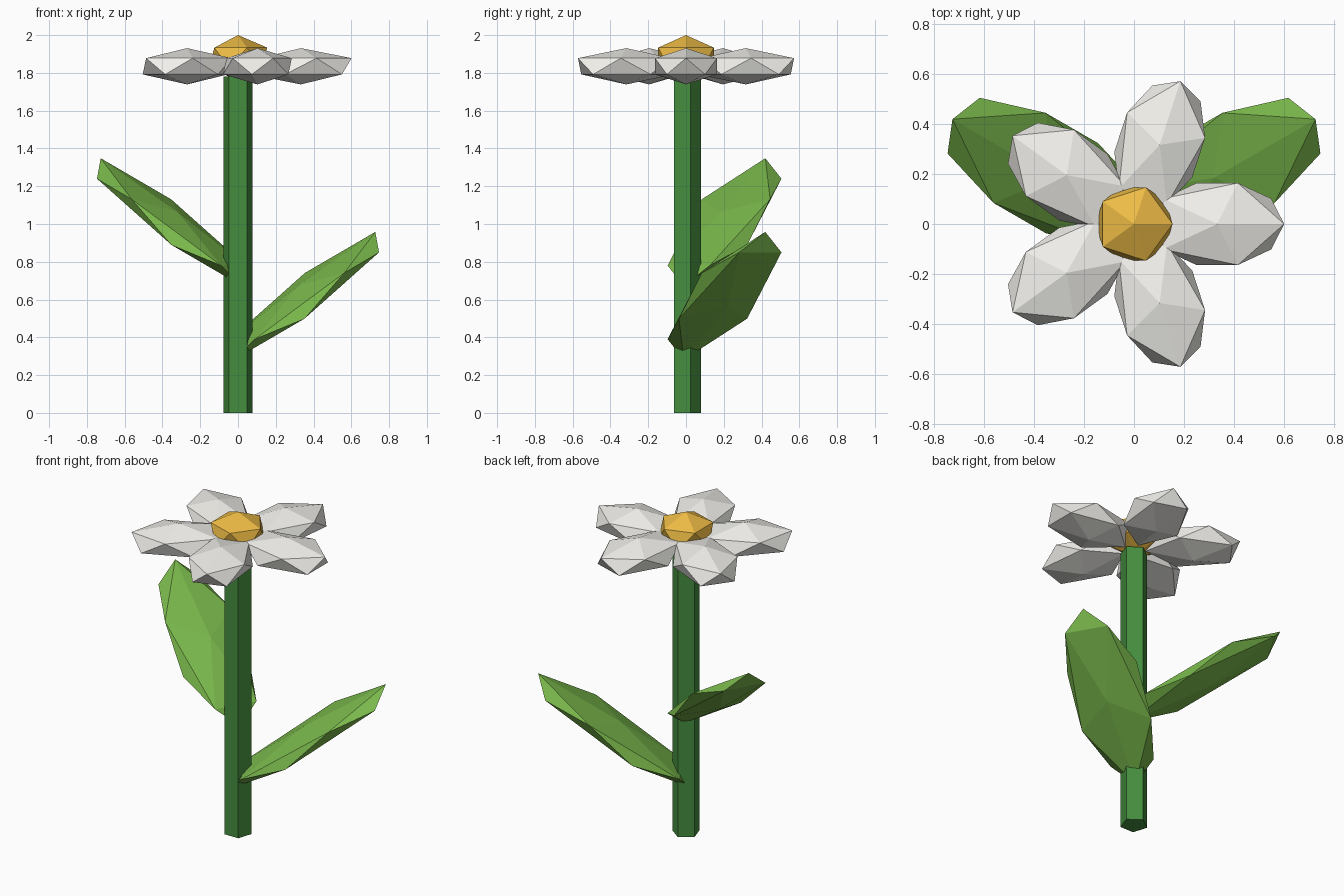
import bpy
from math import radians, cos, sin

if "Cube" in bpy.data.objects:
    bpy.data.objects.remove(bpy.data.objects["Cube"])


def material(name, r, g, b):
    m = bpy.data.materials.new(name)
    m.diffuse_color = (r, g, b, 1)
    m.use_nodes = True
    m.node_tree.nodes["Principled BSDF"].inputs["Base Color"].default_value = m.diffuse_color
    return m


WHITE = material("petal_white", 0.88, 0.87, 0.83)
YELLOW = material("centre_yellow", 0.85, 0.50, 0.06)
STEM = material("stem_green", 0.06, 0.27, 0.05)
LEAF = material("leaf_green", 0.19, 0.47, 0.07)


def finish(name, mat):
    obj = bpy.context.object
    obj.name = name
    obj.data.materials.append(mat)
    return obj


def gem(name, mat, reach, azimuth, z, size, tilt=0):
    """Stretched 20-sided ball placed at a reach and azimuth around the stem."""
    a = radians(azimuth)
    bpy.ops.mesh.primitive_ico_sphere_add(
        subdivisions=1, radius=1,
        location=(reach * cos(a), reach * sin(a), z),
        rotation=(0, -radians(tilt), a))
    bpy.context.object.scale = size
    return finish(name, mat)


# Five-sided stem
bpy.ops.mesh.primitive_cylinder_add(vertices=5, radius=0.08, depth=1.78,
                                    location=(0, 0, 0.89))
finish("stem", STEM)

# Flower head
gem("flower_centre", YELLOW, 0, 0, 1.88, (0.173, 0.173, 0.12))
for i in range(5):
    gem(f"petal_{i + 1}", WHITE, 0.333, 72 * i, 1.835, (0.30, 0.193, 0.096))

# Two leaves rising from the stem, swept backwards
gem("leaf_right", LEAF, 0.408, 30, 0.62, (0.612, 0.245, 0.066), 35)
gem("leaf_left", LEAF, 0.408, 150, 1.01, (0.612, 0.245, 0.066), 35)
